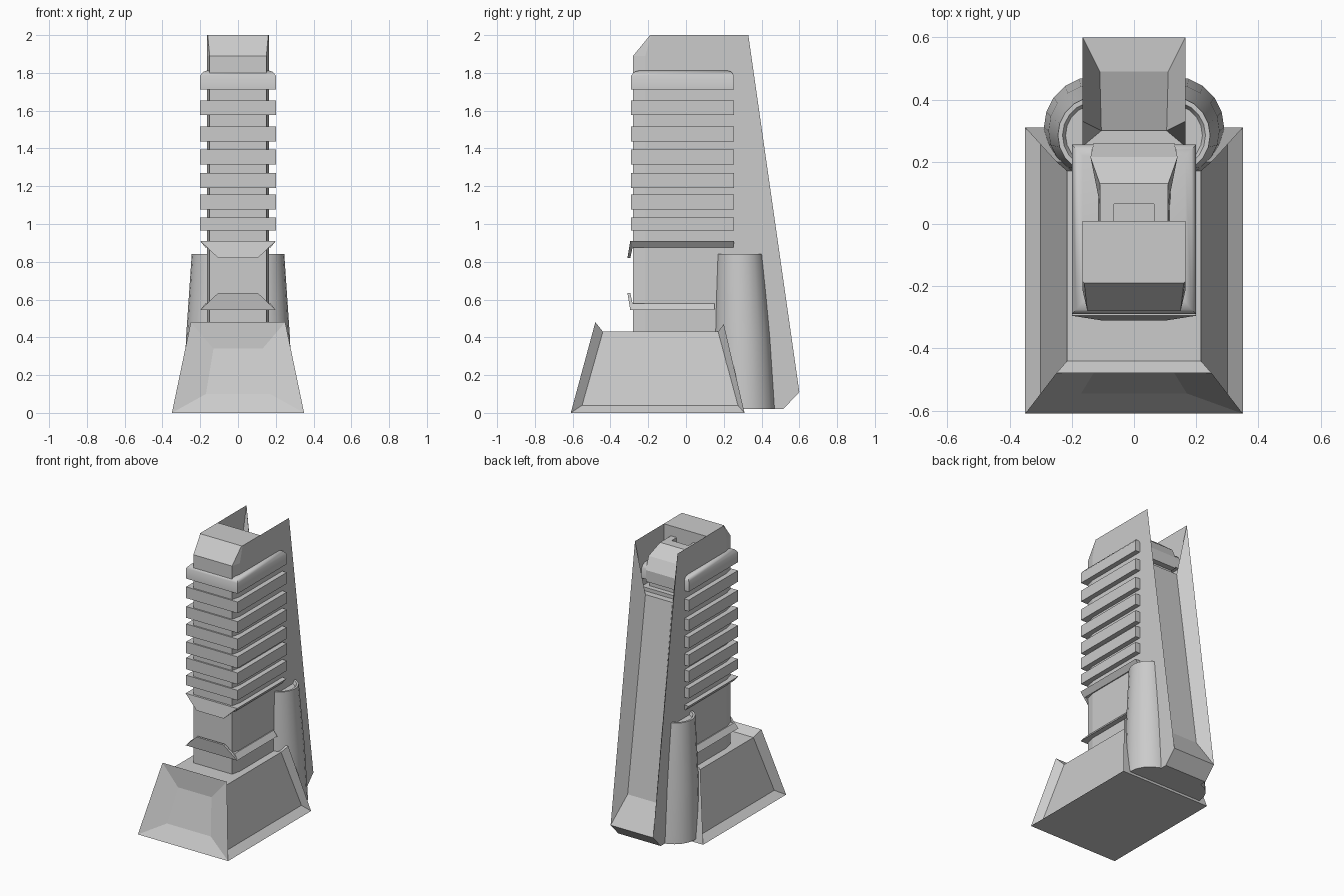
import bpy, bmesh, math

if "Cube" in bpy.data.objects:
    bpy.data.objects.remove(bpy.data.objects["Cube"])


def finish(name, bm, smooth=None):
    bmesh.ops.remove_doubles(bm, verts=bm.verts, dist=1e-5)
    bmesh.ops.recalc_face_normals(bm, faces=bm.faces)
    me = bpy.data.meshes.new(name)
    bm.to_mesh(me)
    bm.free()
    ob = bpy.data.objects.new(name, me)
    bpy.context.collection.objects.link(ob)
    if smooth:
        bpy.ops.object.select_all(action='DESELECT')
        bpy.context.view_layer.objects.active = ob
        ob.select_set(True)
        bpy.ops.object.shade_smooth_by_angle(angle=math.radians(smooth))
    return ob


def face(bm, *pts):
    bm.faces.new([bm.verts.new(p) for p in pts])


def mirrored(bm, *pts):
    face(bm, *pts)
    face(bm, *[(-x, y, z) for x, y, z in reversed(pts)])


def across(bm, p, q):
    """Quad spanning both sides of the symmetry plane."""
    face(bm, p, q, (-q[0], q[1], q[2]), (-p[0], p[1], p[2]))


def loft(name, rings, smooth=None):
    bm = bmesh.new()
    rows = [[bm.verts.new(p) for p in r] for r in rings]
    n = len(rows[0])
    for a, b in zip(rows, rows[1:]):
        for i in range(n):
            j = (i + 1) % n
            bm.faces.new((a[i], a[j], b[j], b[i]))
    bm.faces.new(rows[0])
    bm.faces.new(rows[-1])
    return finish(name, bm, smooth)


def rect(hx, y0, y1, z):
    return [(-hx, y0, z), (hx, y0, z), (hx, y1, z), (-hx, y1, z)]


def chamfered(z, yb, yc=-.215, yf=-.28, xf=.15):
    return [(-.165, yb, z), (-.165, yc, z), (-xf, yf, z),
            (xf, yf, z), (.165, yc, z), (.165, yb, z)]


# Flared base with recessed front and side panels
bm = bmesh.new()
bf, bb = (.35, -.61, 0), (.35, .31, 0)
tf, tb = (.25, -.48, .48), (.25, .2, .47)
pf, pb = (.30, -.55, .04), (.30, .275, .04)
qf, qb = (.215, -.44, .43), (.215, .17, .43)
mirrored(bm, bf, bb, pb, pf)
mirrored(bm, bf, pf, qf, tf)
mirrored(bm, bb, tb, qb, pb)
mirrored(bm, pf, pb, qb, qf)
across(bm, qf, qb)
across(bm, tf, qf)
across(bm, tb, qb)
across(bm, bb, tb)
across(bm, bf, bb)
il, iu = (.17, -.545, .10), (.13, -.48, .34)
across(bm, bf, il)
across(bm, il, iu)
across(bm, iu, tf)
mirrored(bm, bf, il, iu, tf)
finish("base", bm)

# Column and sloped head
loft("column", [chamfered(.4, .25), chamfered(1.63, .25)])
loft("head", [chamfered(1.63, .01), chamfered(1.89, .01),
              chamfered(2.0, .01, -.185, -.19, .16)])

# Cooling ribs
for z0, z1 in [(.965, 1.035), (1.077, 1.157), (1.19, 1.27),
               (1.316, 1.395), (1.438, 1.517), (1.576, 1.655)]:
    loft("rib", [rect(.2, -.29, .255, z0), rect(.2, -.29, .255, z1)])
loft("top_rib", [rect(.2, -.29, .255, 1.713), rect(.2, -.29, .255, 1.785),
                 rect(.185, -.275, .24, 1.805), rect(.165, -.25, .22, 1.812)], 40)

# Upper and lower collars with pointed front flaps
loft("upper_collar", [rect(.2, -.29, .255, .91), rect(.172, -.283, .25, .875)])
loft("upper_flap", [rect(.2, -.295, -.275, .91), rect(.105, -.31, -.295, .82)])
loft("lower_collar", [rect(.2, -.29, .15, .545), rect(.172, -.283, .15, .58)])
loft("lower_flap", [rect(.2, -.295, -.275, .545), rect(.105, -.31, -.295, .635)])

# Rear shell: slanted side walls around a recessed back channel
bm = bmesh.new()
X = .165
A, B, C = (X, .33, 2), (X, .60, .11), (X, .515, .02)
ia, ib = (.105, .30, 1.63), (.11, .49, .30)
mirrored(bm, (X, .25, 1.63), A, B, C, (X, .25, .02))
mirrored(bm, (X, .01, 1.63), (X, .01, 2), A, (X, .25, 1.63))
mirrored(bm, A, B, ib, ia)
mirrored(bm, A, ia, (X, .25, 1.63))
across(bm, ia, ib)
across(bm, ib, B)
across(bm, B, C)
across(bm, C, (X, .25, .02))
across(bm, (X, .25, .02), (X, .25, 1.63))
across(bm, (X, .25, 1.63), ia)
finish("rear_shell", bm)

# Block inside the open back of the head
prof = [(.01, 1.63, .13), (.22, 1.63, .13), (.22, 1.70, .13), (.26, 1.70, .13),
        (.26, 1.78, .13), (.215, 1.86, .14), (.13, 1.93, .11), (.065, 1.93, .11),
        (.065, 1.87, .11), (.01, 1.87, .11)]
loft("head_block", [[(s * x, y, z) for y, z, x in prof] for s in (-1, 1)])
for s in (-1, 1):
    loft("block_cheek", [[(s * a, y, z) for a, y in
                          ((.065, .01), (.11, .01), (.11, .065), (.065, .065))]
                         for z in (1.86, 1.93)])

# Tapered round side pods
for s in (-1, 1):
    rings = []
    for z, cx, cy, r in [(.02, .125, .31, .165), (.40, .125, .30, .15),
                         (.84, .12, .285, .125), (.84, .12, .285, .11),
                         (.82, .12, .285, .10)]:
        rings.append([(s * cx + r * math.cos(math.tau * i / 20),
                       cy + r * math.sin(math.tau * i / 20), z) for i in range(20)])
    loft("side_pod", rings, 30)
